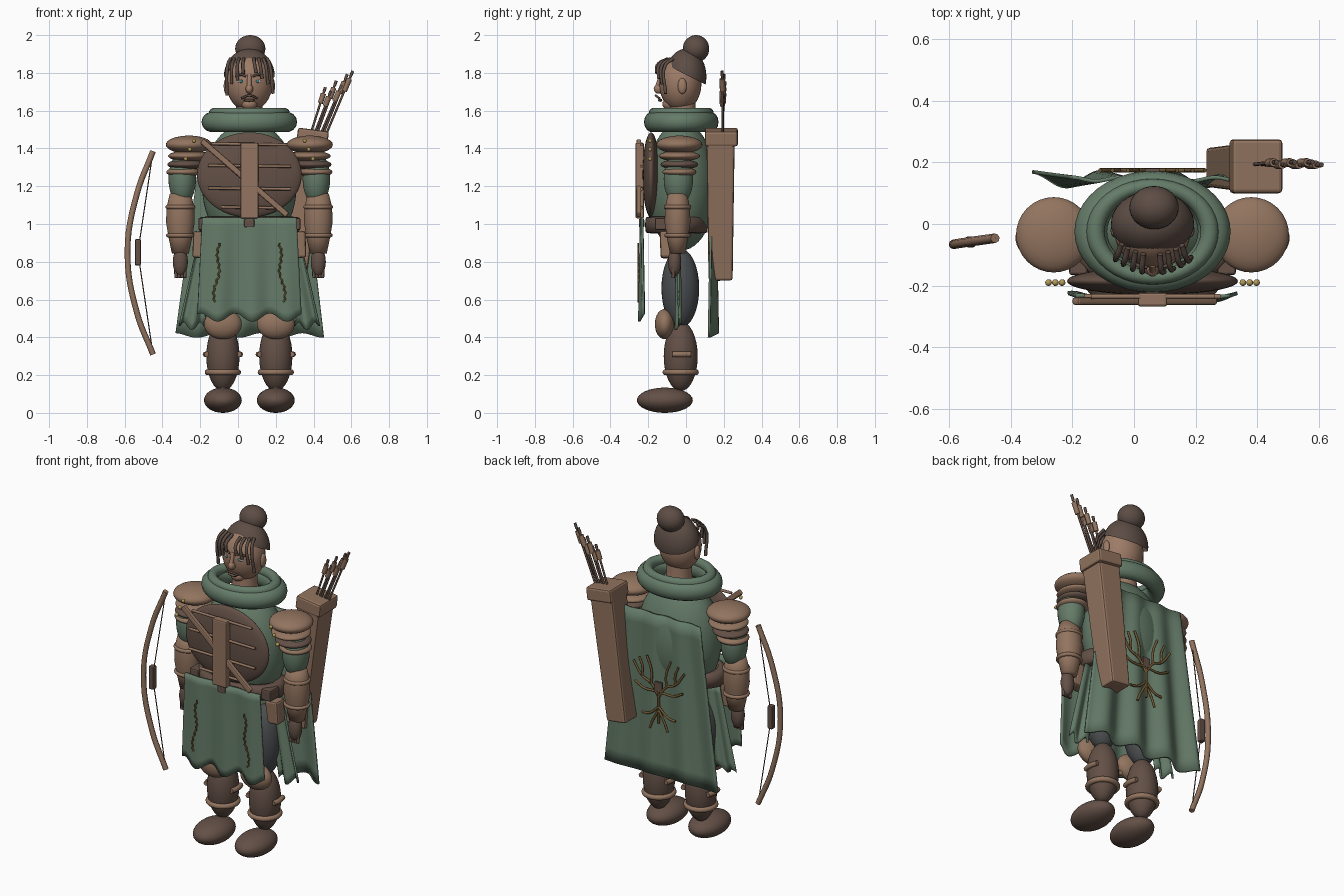
import bpy, bmesh, math
from mathutils import Vector, Matrix

if "Cube" in bpy.data.objects:
    bpy.data.objects.remove(bpy.data.objects["Cube"])

CX = 0.06  # body centre line


def paint(name, r, g, b):
    m = bpy.data.materials.new(name)
    m.use_nodes = True
    m.diffuse_color = (r, g, b, 1)
    m.node_tree.nodes["Principled BSDF"].inputs["Base Color"].default_value = (r, g, b, 1)
    return m


GREEN = paint("green cloth", 0.13, 0.2, 0.14)
TAN = paint("tan leather", 0.29, 0.175, 0.115)
BROWN = paint("dark leather", 0.125, 0.08, 0.062)
SKIN = paint("skin", 0.34, 0.2, 0.135)
HAIR = paint("hair", 0.11, 0.075, 0.06)
GREY = paint("grey trousers", 0.07, 0.075, 0.08)
GOLD = paint("gold stud", 0.45, 0.32, 0.1)
THREAD = paint("dull gold thread", 0.16, 0.1, 0.035)
WHITE = paint("eye white", 0.6, 0.58, 0.54)
TEAL = paint("teal iris", 0.06, 0.22, 0.22)


def finish(name, bm, mat, smooth=True):
    bmesh.ops.recalc_face_normals(bm, faces=bm.faces)
    me = bpy.data.meshes.new(name)
    bm.to_mesh(me)
    bm.free()
    ob = bpy.data.objects.new(name, me)
    bpy.context.collection.objects.link(ob)
    me.materials.append(mat)
    me.polygons.foreach_set("use_smooth", [smooth] * len(me.polygons))
    return ob


def ball(name, loc, size, mat, seg=32):
    bm = bmesh.new()
    bmesh.ops.create_uvsphere(bm, u_segments=seg, v_segments=seg // 2, radius=1)
    bm.transform(Matrix.Translation(loc) @ Matrix.Diagonal((*size, 1)))
    return finish(name, bm, mat)


def box(name, loc, size, mat, rot=(0, 0, 0), taper=1, bevel=0.008):
    bm = bmesh.new()
    bmesh.ops.create_cube(bm, size=1)
    for v in bm.verts:
        if v.co.z < 0:
            v.co.xy *= taper
        v.co *= Vector(size)
    bmesh.ops.bevel(bm, geom=bm.edges[:], offset=bevel, segments=2, affect='EDGES', profile=0.5)
    ob = finish(name, bm, mat, False)
    ob.location, ob.rotation_euler = loc, rot
    return ob


def lathe(name, loc, profile, mat, squash=1, closed=False, seg=40):
    """Turned shape from (radius, height) points; squash scales y."""
    bm = bmesh.new()
    rings = []
    for i in range(seg):
        a = math.tau * i / seg
        rings.append([bm.verts.new((loc[0] + r * math.cos(a), loc[1] + squash * r * math.sin(a), loc[2] + z))
                      for r, z in profile])
    n = len(profile)
    for i in range(seg):
        p, q = rings[i], rings[(i + 1) % seg]
        for j in range(n if closed else n - 1):
            k = (j + 1) % n
            bm.faces.new((p[j], q[j], q[k], p[k]))
    return finish(name, bm, mat)


def hoop(name, loc, radius, thick, mat, squash=1, tall=1):
    prof = [(radius + thick * math.cos(math.tau * t / 14), tall * thick * math.sin(math.tau * t / 14))
            for t in range(14)]
    return lathe(name, loc, prof, mat, squash, True)


def tube(name, paths, r, mat, smooth=True):
    cu = bpy.data.curves.new(name, 'CURVE')
    cu.dimensions, cu.bevel_depth, cu.bevel_resolution = '3D', r, 2
    cu.use_fill_caps, cu.resolution_u = True, 6
    for pts in paths:
        sp = cu.splines.new('BEZIER' if smooth else 'POLY')
        target = sp.bezier_points if smooth else sp.points
        target.add(len(pts) - 1)
        for b, p in zip(target, pts):
            if smooth:
                b.co = p
                b.handle_left_type = b.handle_right_type = 'AUTO'
            else:
                b.co = (*p, 1)
    cu.materials.append(mat)
    ob = bpy.data.objects.new(name, cu)
    bpy.context.collection.objects.link(ob)
    return ob


def sheet(name, top, bottom, y, wave, folds, mat, phase=0.0, dip=0.02):
    """Hanging cloth between top (x0, x1, z) and bottom (x0, x1, z), folds deepen downward."""
    bm = bmesh.new()
    nu, nv = 48, 12
    grid = []
    for j in range(nv + 1):
        t = j / nv
        row = []
        for i in range(nu + 1):
            u = i / nu
            x0, x1, z = (a + (b - a) * t for a, b in zip(top, bottom))
            s = math.sin(math.tau * folds * u + phase)
            row.append(bm.verts.new((x0 + (x1 - x0) * u, y + wave * s * (0.25 + 0.75 * t), z + dip * t * s)))
        grid.append(row)
    for a, b in zip(grid, grid[1:]):
        for i in range(nu):
            bm.faces.new((a[i], a[i + 1], b[i + 1], b[i]))
    ob = finish(name, bm, mat)
    mod = ob.modifiers.new("thickness", 'SOLIDIFY')
    mod.thickness, mod.offset = 0.012, 0
    return ob


# Torso, belt and cowl
ball("torso", (CX, -0.025, 1.2), (0.25, 0.185, 0.34), GREEN, 48)
lathe("belt", (CX, -0.05, 0.995), [(0.22, -0.045), (0.262, -0.04), (0.27, 0), (0.262, 0.04), (0.22, 0.045)],
      BROWN, 0.62, True)
hoop("cowl_lower", (CX, -0.025, 1.54), 0.2, 0.053, GREEN, 0.78)
hoop("cowl_upper", (CX, -0.025, 1.585), 0.185, 0.03, GREEN, 0.8)
lathe("neck", (CX, -0.02, 1.5), [(0.08, 0), (0.07, 0.08), (0.07, 0.17)], SKIN)

# Chest plate with straps
ball("chest_plate", (CX, -0.185, 1.26), (0.277, 0.045, 0.225), BROWN, 48)
box("chest_strap", (CX, -0.245, 1.23), (0.095, 0.045, 0.4), TAN)
box("diagonal_strap", (0.035, -0.25, 1.243), (0.6, 0.026, 0.032), TAN, (0, math.atan2(0.4, 0.46), 0))
tube("chest_laces", [[(CX - w, -0.235, z), (CX + w, -0.235, z - 0.005)]
                     for z, w in ((1.425, 0.2), (1.31, 0.22), (1.19, 0.22), (1.09, 0.15))], 0.008, TAN, False)
box("buckle", (CX, -0.235, 1.005), (0.055, 0.03, 0.045), BROWN)

# Head, face and hair
ball("head", (CX, -0.03, 1.745), (0.122, 0.112, 0.15), SKIN)
ball("chin", (CX, -0.085, 1.635), (0.042, 0.04, 0.033), SKIN, 20)
ball("nose", (CX, -0.145, 1.715), (0.02, 0.026, 0.025), SKIN, 16)
tube("nose_bridge", [[(CX, -0.13, 1.79), (CX, -0.15, 1.73)]], 0.012, SKIN)
ball("lips", (CX, -0.137, 1.655), (0.03, 0.012, 0.008), BROWN, 16)
tube("moustache", [[(CX - 0.042, -0.14, 1.665), (CX, -0.16, 1.68), (CX + 0.042, -0.14, 1.665)]], 0.006, HAIR)
hair = ball("hair_cap", (CX, 0.0, 1.78), (0.135, 0.108, 0.148), HAIR, 40)
bm = bmesh.new()
bm.from_mesh(hair.data)
bmesh.ops.bisect_plane(bm, geom=bm.verts[:] + bm.edges[:] + bm.faces[:], plane_co=(0, 0, 1.79),
                       plane_no=(0, 0.5, 1), clear_inner=True)
bm.to_mesh(hair.data)
bm.free()
ball("hair_bun", (CX + 0.005, 0.053, 1.928), (0.08, 0.07, 0.072), HAIR)
tube("hair_strands", [[(CX + a, -0.1 + 3.5 * a * a, 1.875), (CX + a * 1.15, -0.155 + 5 * a * a, 1.84),
                       (CX + a * 1.25 + 0.006, -0.158 + 5.5 * a * a, 1.84 - d)]
                      for a, d in ((-0.1, 0.16), (-0.08, 0.1), (-0.055, 0.08), (-0.03, 0.045), (0.025, 0.04),
                                   (0.05, 0.07), (0.075, 0.1), (0.095, 0.15))], 0.009, HAIR)
for s, side in ((-1, "right"), (1, "left")):
    ball(side + "_ear", (CX + s * 0.122, -0.02, 1.73), (0.014, 0.024, 0.042), SKIN, 16)
    ball(side + "_eye", (CX + s * 0.043, -0.122, 1.755), (0.02, 0.014, 0.011), WHITE, 16)
    ball(side + "_iris", (CX + s * 0.043, -0.133, 1.755), (0.009, 0.006, 0.009), TEAL, 12)
    tube(side + "_brow", [[(CX + s * 0.018, -0.14, 1.782), (CX + s * 0.045, -0.135, 1.79),
                           (CX + s * 0.072, -0.115, 1.78)]], 0.006, HAIR)

    # Arms with layered shoulder plates
    ax = CX + s * 0.32
    ball(side + "_shoulder", (ax, -0.035, 1.42), (0.122, 0.122, 0.048), TAN)
    for i, (z, r, m) in enumerate(((1.36, 0.11, TAN), (1.315, 0.1, BROWN), (1.275, 0.09, TAN))):
        ball(f"{side}_shoulder_layer_{i}", (ax + s * 0.015 * i, -0.035, z), (r, r, 0.028), m)
    for i, z in enumerate((1.44, 1.395, 1.345)):
        ball(f"{side}_stud_{i}", (CX + s * (0.315 + 0.022 * (i - 1)), -0.19, z), (0.011,) * 3, GOLD, 12)
    ax = CX + s * 0.365
    ball(side + "_upper_arm", (CX + s * 0.355, -0.04, 1.24), (0.073, 0.078, 0.14), GREEN)
    lathe(side + "_forearm", (ax, -0.045, 0.84), [(0, 0), (0.045, 0.005), (0.063, 0.09), (0.076, 0.17), (0.073, 0.25),
                                                 (0.056, 0.32), (0, 0.33)], TAN, 0.9)
    hoop(side + "_cuff_upper", (ax, -0.045, 1.09), 0.068, 0.011, TAN, 0.92)
    hoop(side + "_cuff_lower", (ax, -0.045, 0.94), 0.065, 0.011, TAN, 0.92)
    ball(side + "_hand", (ax, -0.06, 0.8), (0.04, 0.035, 0.078), BROWN, 20)
    tube(side + "_fingers", [[(ax + k * 0.018, -0.065, 0.77), (ax + k * 0.016, -0.068, 0.715)]
                             for k in (-1.4, -0.5, 0.5, 1.4)], 0.009, BROWN)

    # Legs
    lx = CX + s * 0.14
    ball(side + "_thigh", (lx, -0.03, 0.66), (0.1, 0.1, 0.21), GREY)
    ball(side + "_knee", (lx, -0.113, 0.47), (0.1, 0.052, 0.08), TAN)
    ball(side + "_shin", (lx, -0.028, 0.3), (0.088, 0.09, 0.185), BROWN)
    hoop(side + "_ankle_strap", (lx, -0.028, 0.215), 0.08, 0.016, TAN)
    for k in (-1, 1):
        tube(f"{side}_calf_strap_{k}", [[(lx + k * 0.084, -0.07, 0.31), (lx + k * 0.092, -0.03, 0.31),
                                        (lx + k * 0.082, 0.025, 0.31)]], 0.015, TAN)
    ball(side + "_boot", (lx, -0.112, 0.067), (0.1, 0.148, 0.067), BROWN)

    # Belt pouches and side cloth
    box(side + "_pouch", (CX + s * 0.26, -0.1, 0.89), (0.085, 0.08, 0.14), TAN, (0, -s * 0.08, 0), 0.85, 0.012)
    box(side + "_belt_block", (CX + s * 0.24, -0.12, 1.0), (0.06, 0.09, 0.065), BROWN)
    sheet(side + "_side_cloth", (CX + s * 0.17, CX + s * 0.26, 0.95), (CX + s * 0.24, CX + s * 0.37, 0.46),
          -0.04, 0.014, 1.5, GREEN)
    # Braided trim on the front cloth
    tube(side + "_braid", [[(CX + s * (0.155 + 0.01 * math.sin(i * 0.5) + 0.0015 * i + 0.004 * (-1) ** i),
                             -0.253, 0.9 - 0.0165 * i) for i in range(20)]], 0.005, THREAD, False)

# Front cloth and back cape
sheet("front_cloth", (-0.19, 0.31, 1.035), (-0.215, 0.335, 0.505), -0.235, 0.013, 3, GREEN, 1.0, 0.022)
sheet("back_cape", (-0.2, 0.34, 1.38), (-0.33, 0.455, 0.41), 0.145, 0.024, 3.5, GREEN, 1.6, 0.012)

# Branching emblem on the cape
Y = 0.174
arms = [[(CX, Y, 0.74), (CX, Y, 0.98)]]
for s in (-1, 1):
    def e(*pts):
        arms.append([(CX + s * x, Y, z) for x, z in pts])
    e((0, 0.9), (0.05, 0.97), (0.11, 1.0), (0.17, 1.08))
    e((0.05, 0.97), (0.05, 1.05), (0.08, 1.13))
    e((0.11, 1.0), (0.11, 1.06), (0.13, 1.11))
    e((0.02, 0.93), (0.1, 0.93), (0.16, 0.96))
    e((0, 0.84), (0.06, 0.79), (0.11, 0.78))
    e((0, 0.82), (0.04, 0.75), (0.06, 0.7))
tube("cape_emblem", arms, 0.007, THREAD)
box("emblem_centre", (CX, Y, 0.96), (0.05, 0.012, 0.06), BROWN, bevel=0.003)

# Quiver and arrows
tilt = math.atan2(0.1, 0.78)
box("quiver", (0.345, 0.183, 1.09), (0.15, 0.15, 0.77), TAN, (0.0, tilt, 0), 0.85, 0.012)
box("quiver_rim", (0.395, 0.187, 1.46), (0.165, 0.175, 0.08), TAN, (0, tilt, 0), 1, 0.012)
shafts, feathers, nocks = [], [], []
for i in range(6):
    a = Vector((0.36 + 0.015 * i, 0.19 + 0.006 * (i % 2), 1.4))
    b = Vector((0.455 + 0.028 * i, 0.2 - 0.008 * (i % 2), 1.7 + 0.016 * i - 0.035 * (i % 2 * (i < 5))))
    shafts.append([a, b])
    feathers.append([a.lerp(b, 0.8), a.lerp(b, 0.97)])
    nocks.append([b, a.lerp(b, 1.08)])
tube("arrow_shafts", shafts, 0.006, BROWN, False)
tube("arrow_feathers", feathers, 0.014, TAN, False)
tube("arrow_nocks", nocks, 0.008, BROWN, False)

# Bow
tips = [(-0.45, -0.046, 1.385), (-0.45, -0.046, 0.31)]
limb = [tips[0], (-0.535, -0.058, 1.16), (-0.585, -0.066, 0.85), (-0.535, -0.058, 0.53), tips[1]]
tube("bow_limb", [limb], 0.0155, TAN)
tube("bow_string", [[tips[0], (-0.53, -0.058, 0.85), tips[1]]], 0.003, BROWN, False)
box("bow_grip", (-0.53, -0.058, 0.85), (0.032, 0.035, 0.14), BROWN, bevel=0.007)
